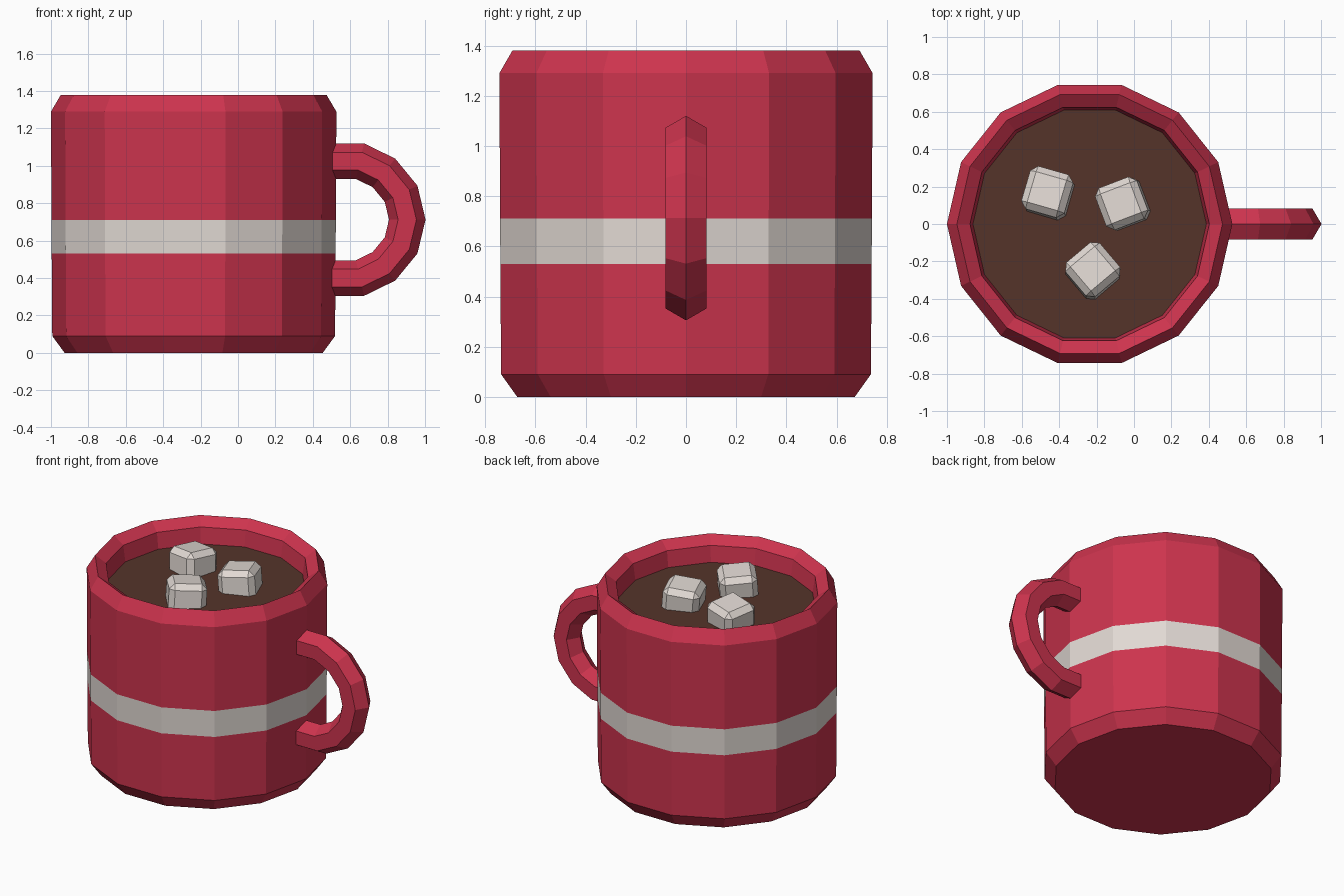
import bpy, bmesh
from math import cos, sin, pi, radians
from mathutils import Vector, Matrix

cube = bpy.data.objects.get("Cube")
if cube:
    bpy.data.objects.remove(cube, do_unlink=True)

SIDES = 14
AXIS_X = -0.237


def material(name, rgb):
    m = bpy.data.materials.new(name)
    m.use_nodes = True
    m.diffuse_color = (*rgb, 1)
    m.node_tree.nodes["Principled BSDF"].inputs["Base Color"].default_value = (*rgb, 1)
    return m


red = material("red glaze", (0.61, 0.034, 0.076))
cream = material("off white", (0.75, 0.69, 0.65))
cocoa = material("dark cocoa", (0.089, 0.034, 0.023))


def finish(name, bm, *mats):
    bmesh.ops.recalc_face_normals(bm, faces=bm.faces)
    me = bpy.data.meshes.new(name)
    bm.to_mesh(me)
    bm.free()
    for m in mats:
        me.materials.append(m)
    ob = bpy.data.objects.new(name, me)
    bpy.context.collection.objects.link(ob)
    return ob


def skin(bm, rings):
    """Join rings of points with quads and cap both ends."""
    loops = [[bm.verts.new(p) for p in ring] for ring in rings]
    for a, b in zip(loops, loops[1:]):
        for i in range(len(a)):
            j = (i + 1) % len(a)
            bm.faces.new((a[i], a[j], b[j], b[i]))
    bm.faces.new(loops[0])
    bm.faces.new(loops[-1])


def circle(r, z):
    return [(AXIS_X + r * cos(2 * pi * i / SIDES), r * sin(2 * pi * i / SIDES), z)
            for i in range(SIDES)]


# Mug body: outer wall, sloping rim, inner wall and floor, with a flush band
profile = [(0.69, 0), (0.756, 0.09), (0.759, 0.53), (0.76, 0.71), (0.763, 1.29),
           (0.71, 1.38), (0.64, 1.33), (0.624, 1.22), (0.6, 0.12)]
bm = bmesh.new()
skin(bm, [circle(r, z) for r, z in profile])
for f in bm.faces:
    zs = [v.co.z for v in f.verts]
    if min(zs) > 0.52 and max(zs) < 0.72:
        f.material_index = 1
finish("mug_body", bm, red, cream)

# Drink surface
bm = bmesh.new()
bm.faces.new([bm.verts.new(p) for p in circle(0.625, 1.22)])
finish("drink", bm, cocoa)

# Handle: hexagonal tube with mitred joints swept round a half loop
MID_Z, HEX_R, LOOP_R = 0.7125, 0.095, 0.3125
half = [(0.5, LOOP_R), (0.652, LOOP_R), (0.78, 0.25), (0.872, 0.138)]
path = half + [(0.905, 0)] + [(x, -z) for x, z in reversed(half)]
path = [Vector((x, 0, MID_Z + z)) for x, z in path]
rings = []
for i, p in enumerate(path):
    d_in = (p - path[max(i - 1, 0)]).normalized()
    d_out = (path[min(i + 1, len(path) - 1)] - p).normalized()
    tangent = (d_in + d_out).normalized()
    stretch = 1 / tangent.dot(d_out if i == 0 else d_in)
    outward = Vector((-tangent.z, 0, tangent.x)) * stretch
    rings.append([p + outward * HEX_R * cos(k * pi / 3)
                  + Vector((0, HEX_R * sin(k * pi / 3), 0)) for k in range(6)])
bm = bmesh.new()
skin(bm, rings)
finish("handle", bm, red)

# Marshmallows: bevelled blocks floating at slight tilts
floating = [("left_back", -0.46, 0.165, (-5, -5, -16)),
            ("right_back", -0.06, 0.108, (-4, -5, 21)),
            ("front", -0.22, -0.25, (-5, 4, 40))]
for name, x, y, turn in floating:
    bm = bmesh.new()
    bmesh.ops.create_cube(bm, size=1, matrix=Matrix.Diagonal((0.24, 0.24, 0.2, 1)))
    bmesh.ops.bevel(bm, geom=bm.edges[:], offset=0.035, segments=1, affect='EDGES')
    ob = finish("marshmallow_" + name, bm, cream)
    ob.location = (x, y, 1.263)
    ob.rotation_euler = [radians(a) for a in turn]
